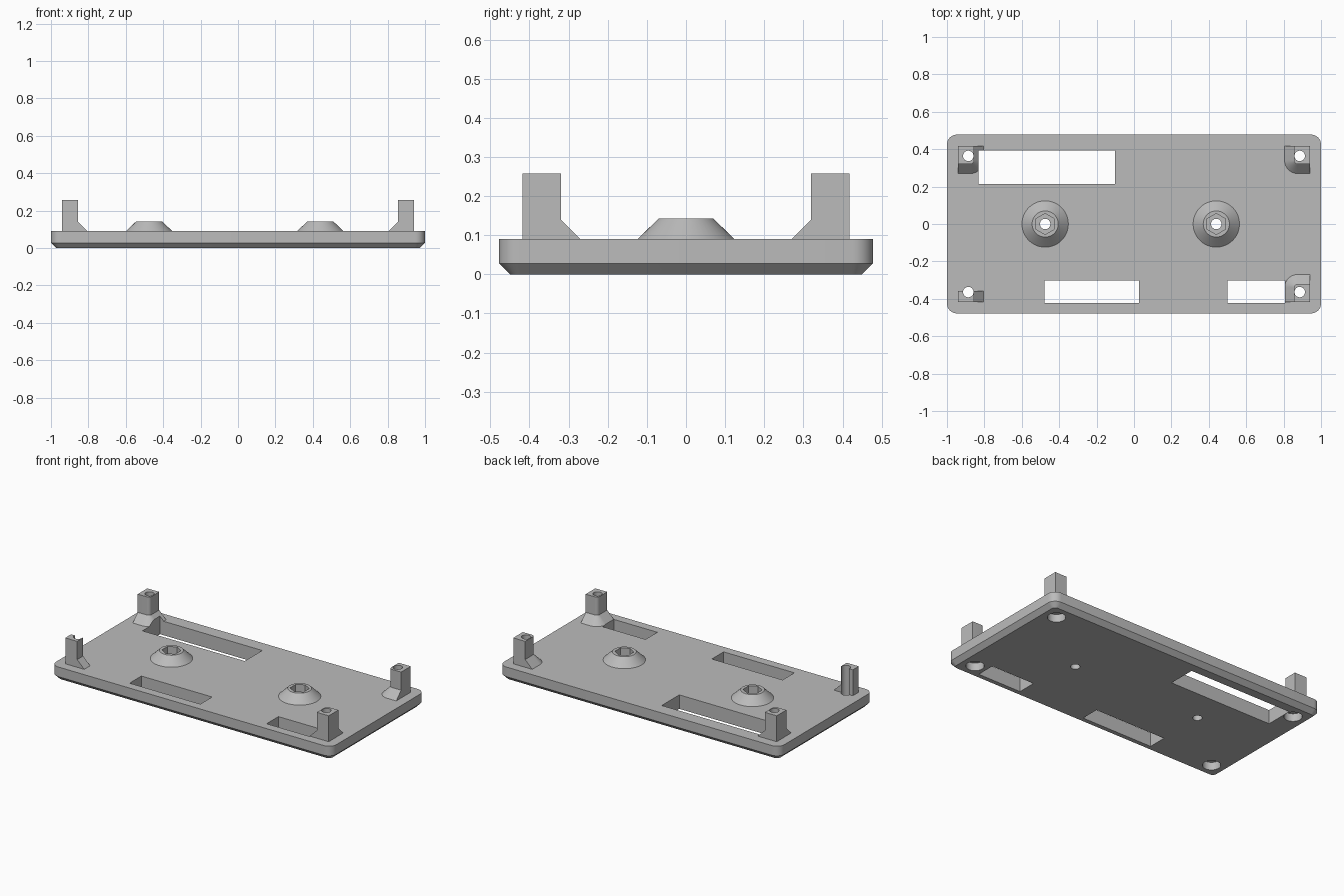
import bpy
import bmesh
from math import cos, sin, pi

if "Cube" in bpy.data.objects:
    bpy.data.objects.remove(bpy.data.objects["Cube"])

grey = bpy.data.materials.new("plain_grey")
grey.use_nodes = True
grey.diffuse_color = (0.5, 0.5, 0.5, 1)
grey.node_tree.nodes["Principled BSDF"].inputs["Base Color"].default_value = (0.5, 0.5, 0.5, 1)


def loft(name, rings):
    """Solid through a stack of rings, each a (outline, height) pair."""
    bm = bmesh.new()
    loops = [[bm.verts.new((x, y, z)) for x, y in pts] for pts, z in rings]
    n = len(loops[0])
    for low, high in zip(loops, loops[1:]):
        for i in range(n):
            j = (i + 1) % n
            bm.faces.new((low[i], low[j], high[j], high[i]))
    bm.faces.new(loops[0][::-1])
    bm.faces.new(loops[-1])
    bmesh.ops.recalc_face_normals(bm, faces=bm.faces)
    mesh = bpy.data.meshes.new(name)
    bm.to_mesh(mesh)
    bm.free()
    mesh.materials.append(grey)
    obj = bpy.data.objects.new(name, mesh)
    bpy.context.collection.objects.link(obj)
    return obj


def arc(cx, cy, r, start, sweep, steps):
    return [(cx + r * cos(start + sweep * i / steps),
             cy + r * sin(start + sweep * i / steps)) for i in range(steps + 1)]


def circle(cx, cy, r, n=32, turn=0):
    return arc(cx, cy, r, turn, 2 * pi, n)[:-1]


def rounded_rect(hx, hy, r):
    pts = []
    for k, (sx, sy) in enumerate([(1, 1), (-1, 1), (-1, -1), (1, -1)]):
        pts += arc(sx * (hx - r), sy * (hy - r), r, k * pi / 2, pi / 2, 8)
    return pts


def box(name, x0, x1, y0, y1, z0, z1):
    outline = [(x0, y0), (x1, y0), (x1, y1), (x0, y1)]
    return loft(name, [(outline, z0), (outline, z1)])


def combine(target, tool, operation):
    """Apply a boolean, then discard the tool object."""
    tool.hide_render = True
    mod = target.modifiers.new("combine", "BOOLEAN")
    mod.operation = operation
    mod.solver = "EXACT"
    mod.object = tool
    bpy.context.view_layer.objects.active = target
    bpy.ops.object.modifier_apply(modifier=mod.name)
    bpy.data.objects.remove(tool)


TOP = 0.09
HOLE_X, HOLE_Y = 0.886, 0.364


def post_outline(sx, sy, flare):
    # square outer corner, rounded inner corner
    x, y, r = 0.855 - flare, 0.32 - flare, 0.02 + flare
    pts = [(0.94, 0.418), (x, 0.418)]
    pts += arc(x + r, y + r, r, pi, pi / 2, 8) + [(0.94, y)]
    return [(sx * px, sy * py) for px, py in pts]


# Base plate with a chamfered underside
plate = loft("mounting_plate", [
    (rounded_rect(0.972, 0.45, 0.025), 0),
    (rounded_rect(1, 0.478, 0.053), 0.028),
    (rounded_rect(1, 0.478, 0.053), TOP)])

# Corner posts with flared feet; one is cut in half
corners = [(sx, sy) for sx in (-1, 1) for sy in (-1, 1)]
for sx, sy in corners:
    post = loft("corner_post", [
        (post_outline(sx, sy, 0.05), 0.06),
        (post_outline(sx, sy, 0.05), TOP),
        (post_outline(sx, sy, 0), 0.14),
        (post_outline(sx, sy, 0), 0.257)])
    if (sx, sy) == (-1, -1):
        combine(post, box("post_cutter", -1, -0.7, -0.358, -0.2, TOP, 0.3), "DIFFERENCE")
    combine(plate, post, "UNION")

# Conical bosses with hexagonal nut pockets
for x in (-0.475, 0.44):
    boss = loft("boss", [(circle(x, 0, 0.124, 48), 0.06),
                         (circle(x, 0, 0.124, 48), TOP),
                         (circle(x, 0, 0.07, 48), 0.142)])
    combine(plate, boss, "UNION")
    pocket = circle(x, 0, 0.056, 6, pi / 6)
    combine(plate, loft("nut_pocket", [(pocket, 0.06), (pocket, 0.2)]), "DIFFERENCE")
    bore = circle(x, 0, 0.028, 24)
    combine(plate, loft("boss_bore", [(bore, -0.1), (bore, 0.2)]), "DIFFERENCE")

# Screw holes through the posts, with head recesses below
for sx, sy in corners:
    for name, r, top in (("screw_hole", 0.028, 0.4), ("head_recess", 0.053, 0.05)):
        ring = circle(sx * HOLE_X, sy * HOLE_Y, r)
        combine(plate, loft(name, [(ring, -0.1), (ring, top)]), "DIFFERENCE")

# Rectangular openings
for x0, x1, y0, y1 in ((-0.832, -0.102, 0.214, 0.393),
                       (-0.478, 0.027, -0.422, -0.302),
                       (0.5, 0.808, -0.422, -0.302)):
    combine(plate, box("opening", x0, x1, y0, y1, -0.1, 0.2), "DIFFERENCE")

bpy.ops.object.select_all(action="DESELECT")
plate.select_set(True)
bpy.context.view_layer.objects.active = plate
bpy.ops.object.shade_smooth_by_angle(angle=pi / 6)
